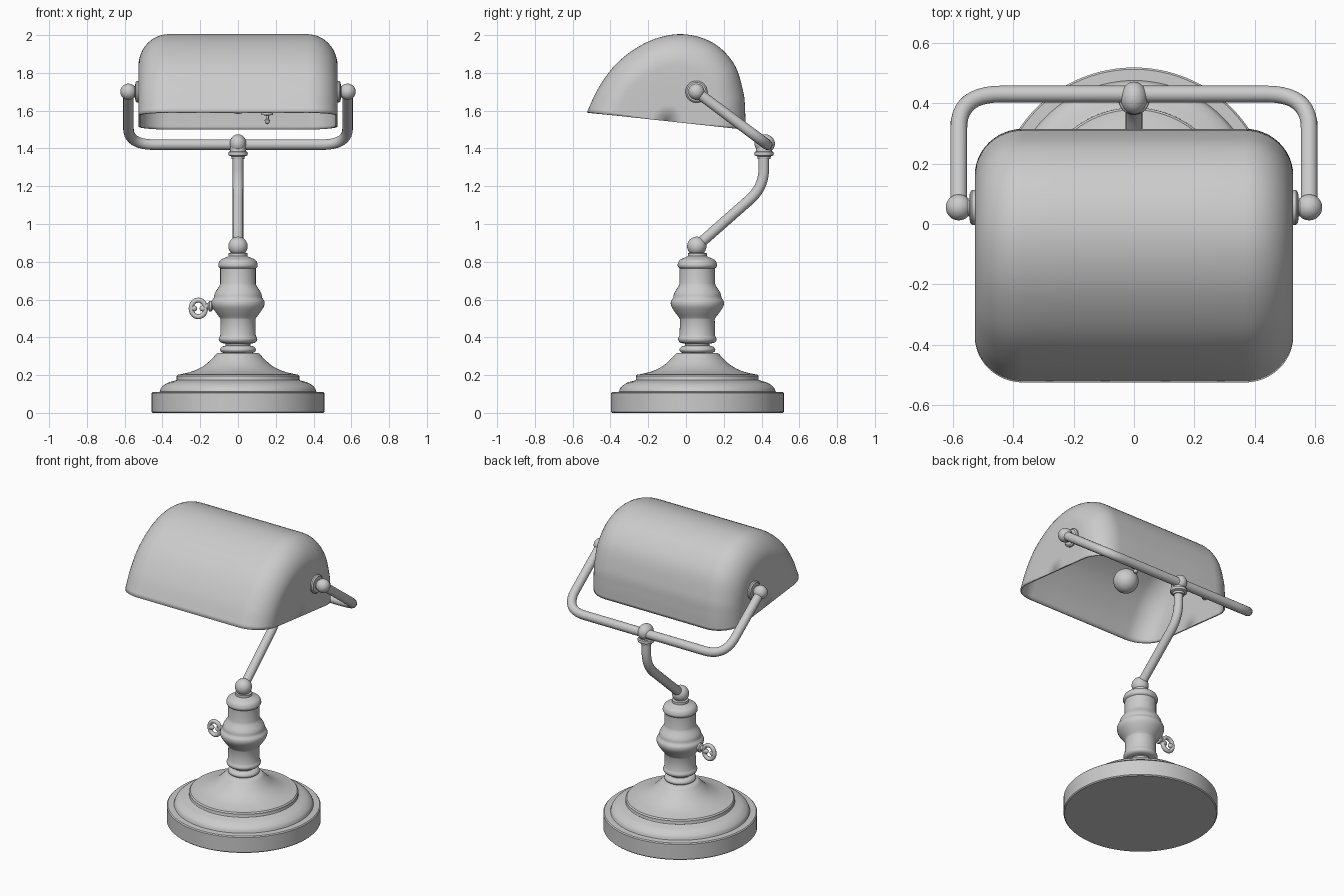
import bpy, bmesh
from math import sin, cos, pi
from mathutils import Vector, Matrix

if "Cube" in bpy.data.objects:
    bpy.data.objects.remove(bpy.data.objects["Cube"])

CY = 0.06  # y of the base and column axis


def finish(name, bm=None, mesh=None, angle=35):
    if mesh is None:
        mesh = bpy.data.meshes.new(name)
        bmesh.ops.remove_doubles(bm, verts=bm.verts, dist=1e-5)
        bmesh.ops.recalc_face_normals(bm, faces=bm.faces)
        bm.to_mesh(mesh)
        bm.free()
    ob = bpy.data.objects.new(name, mesh)
    bpy.context.collection.objects.link(ob)
    bpy.ops.object.select_all(action='DESELECT')
    ob.select_set(True)
    bpy.context.view_layer.objects.active = ob
    bpy.ops.object.shade_smooth_by_angle(angle=angle * pi / 180)
    return ob


def skin(rings, closed):
    """Bridge successive rows of points with quads."""
    bm = bmesh.new()
    rows = [[bm.verts.new(p) for p in r] for r in rings]
    n = len(rows[0])
    for a, b in zip(rows, rows[1:]):
        for i in range(n if closed else n - 1):
            j = (i + 1) % n
            bm.faces.new((a[i], a[j], b[j], b[i]))
    return bm


def lathe(name, profile, loc, axis='Z', seg=64):
    """Revolve (radius, height) points; axis X turns height along +x."""
    rot = Matrix.Rotation(pi / 2, 4, 'Y') if axis == 'X' else Matrix()
    m = Matrix.Translation(loc) @ rot
    rings = [[m @ Vector((r * cos(2 * pi * i / seg), r * sin(2 * pi * i / seg), z))
              for i in range(seg)] for r, z in profile]
    return finish(name, skin(rings, True))


def ball(name, loc, size):
    bm = bmesh.new()
    bmesh.ops.create_uvsphere(bm, u_segments=32, v_segments=20, radius=1)
    bm.transform(Matrix.Translation(loc) @ Matrix.Diagonal((*size, 1)))
    return finish(name, bm)


def tube(name, corners, fillets, radius, cyclic=False):
    """Round tube along a path whose inner corners are filleted."""
    pts = [Vector(corners[0])]
    for i in range(1, len(corners) - 1):
        a, c, b = (Vector(corners[k]) for k in (i - 1, i, i + 1))
        f = fillets[i - 1]
        p, q = c + (a - c).normalized() * f, c + (b - c).normalized() * f
        pts += [p * (1 - t) ** 2 + c * 2 * t * (1 - t) + q * t * t
                for t in [k / 10 for k in range(11)]]
    pts.append(Vector(corners[-1]))
    cu = bpy.data.curves.new(name, 'CURVE')
    cu.dimensions = '3D'
    cu.bevel_depth, cu.bevel_resolution, cu.use_fill_caps = radius, 6, True
    sp = cu.splines.new('POLY')
    sp.points.add(len(pts) - 1)
    for s, p in zip(sp.points, pts):
        s.co = (*p, 1)
    sp.use_cyclic_u = cyclic
    tmp = bpy.data.objects.new(name + "_path", cu)
    mesh = bpy.data.meshes.new_from_object(tmp)
    bpy.data.objects.remove(tmp)
    return finish(name, mesh=mesh)


def spline(pts, steps=6):
    """Catmull-Rom samples through 2D points."""
    p = [Vector(q) for q in pts]
    p = [2 * p[0] - p[1]] + p + [2 * p[-1] - p[-2]]
    out = []
    for i in range(1, len(p) - 2):
        a, b, c, d = p[i - 1:i + 3]
        for k in range(steps):
            t = k / steps
            out.append(0.5 * (2 * b + (c - a) * t + (2 * a - 5 * b + 4 * c - d) * t * t
                              + (3 * b - a - 3 * c + d) * t ** 3))
    return out + [p[-2]]


# Stepped round base
foot = [(0, 0), (0.452, 0), (0.458, 0.006), (0.458, 0.104), (0.452, 0.11), (0.415, 0.112)]
step = spline([(0.415, 0.112), (0.405, 0.135), (0.375, 0.158), (0.33, 0.172), (0.325, 0.175)], 4)
dome = spline([(0.30, 0.205), (0.235, 0.222), (0.18, 0.25), (0.14, 0.285), (0.115, 0.312)], 4)
lathe("base", foot + [tuple(p) for p in step] + [(0.325, 0.195), (0.318, 0.203)]
      + [tuple(p) for p in dome] + [(0.105, 0.318), (0, 0.318)], (0, CY, 0), seg=96)

# Turned column
neck = spline([(0.06, 0.316), (0.085, 0.32), (0.095, 0.334), (0.085, 0.35), (0.065, 0.356)], 4)
ring = spline([(0.065, 0.366), (0.092, 0.373), (0.102, 0.39), (0.094, 0.41)], 4)
bulge = spline([(0.092, 0.495), (0.097, 0.505), (0.12, 0.535), (0.138, 0.565), (0.14, 0.59),
                (0.128, 0.61), (0.122, 0.635), (0.10, 0.67), (0.094, 0.685)], 4)
crown = spline([(0.094, 0.765), (0.103, 0.775), (0.103, 0.79), (0.092, 0.81), (0.06, 0.825)], 4)
lathe("column", [(0, 0.316)] + [tuple(p) for p in neck + ring + bulge + crown]
      + [(0.05, 0.83), (0.05, 0.845), (0.03, 0.85), (0, 0.85)], (0, CY, 0))

# Bent arm with its joints
ball("lower_joint", (0, 0.057, 0.882), (0.051, 0.051, 0.051))
tube("arm", [(0, 0.06, 0.885), (0, 0.412, 1.195), (0, 0.412, 1.41)], [0.1], 0.028)
lathe("arm_collar", [(0, 1.345), (0.034, 1.345), (0.036, 1.358), (0.05, 1.363), (0.052, 1.372),
                     (0.05, 1.381), (0.042, 1.385), (0.04, 1.42), (0, 1.42)], (0, 0.413, 0), seg=40)
ball("upper_joint", (0, 0.417, 1.425), (0.044, 0.054, 0.05))

# Yoke holding the shade
ends = [(s * 0.58, 0.055, 1.70) for s in (-1, 1)]
bars = [(s * 0.58, 0.43, 1.42) for s in (-1, 1)]
tube("yoke", [ends[0], bars[0], bars[1], ends[1]], [0.14, 0.14], 0.028)

# Shade: cross-section swept along x, shrinking into rounded ends
section = spline([(-0.52, 1.59), (-0.455, 1.725), (-0.35, 1.86), (-0.19, 1.965), (-0.02, 2.0),
                  (0.14, 1.955), (0.25, 1.845), (0.298, 1.70), (0.308, 1.60), (0.31, 1.50)], 6)
mid = Vector((-0.105, 1.545))
W, R = 0.522, 0.155
end = [(W, s) for s in (0, 0.2, 0.4)]
end += [(W - R + R * sin(t), 1 - R / 0.43 * (1 - cos(t)))
        for t in [pi / 2 * k / 12 for k in range(12, -1, -1)]]
end += [(0.2, 1), (0, 1)]
stations = end + [(-x, s) for x, s in end[-2::-1]]
rows = []
for x, s in stations:
    rows.append([(x, *(mid + (p - mid) * s)) for p in section])
shade = finish("shade", skin(rows, False), angle=50)
mod = shade.modifiers.new("thickness", 'SOLIDIFY')
mod.thickness, mod.offset = 0.01, 0

# Shade pivots on both sides
for side, s in (("left", -1), ("right", 1)):
    ball(side + "_pivot_ball", (s * 0.58, 0.055, 1.70), (0.043, 0.043, 0.043))
    lathe(side + "_pivot", [(0, s * 0.495), (0.03, s * 0.495), (0.035, s * 0.515), (0.058, s * 0.52),
                            (0.058, s * 0.536), (0.05, s * 0.543), (0.03, s * 0.545),
                            (0.024, s * 0.575), (0, s * 0.575)], (0, 0.055, 1.70), 'X', 40)

# Bulb and pull switch under the shade
ball("bulb", (0, -0.075, 1.658), (0.075, 0.075, 0.075))
lathe("pull_switch", [(0, 1.62), (0.03, 1.62), (0.03, 1.578), (0.008, 1.574), (0.008, 1.556),
                      (0.014, 1.55), (0.012, 1.535), (0, 1.528)], (0.155, 0.2, 0), seg=20)

# Key switch on the column
lathe("key_stem", [(0, -0.17), (0.016, -0.17), (0.018, -0.158), (0.028, -0.152), (0.028, -0.14),
                   (0.018, -0.134), (0.018, -0.10), (0, -0.10)], (0, CY, 0.565), 'X', 24)
loop = [(-0.21 + 0.038 * cos(a), CY, 0.553 + 0.044 * sin(a))
        for a in [2 * pi * k / 40 for k in range(40)]]
tube("key_handle", loop, [0.001] * 38, 0.013, True)
for i, x in enumerate((-0.236, -0.184)):
    ball("key_lobe_%d" % (i + 1), (x, CY, 0.553), (0.02, 0.014, 0.016))
